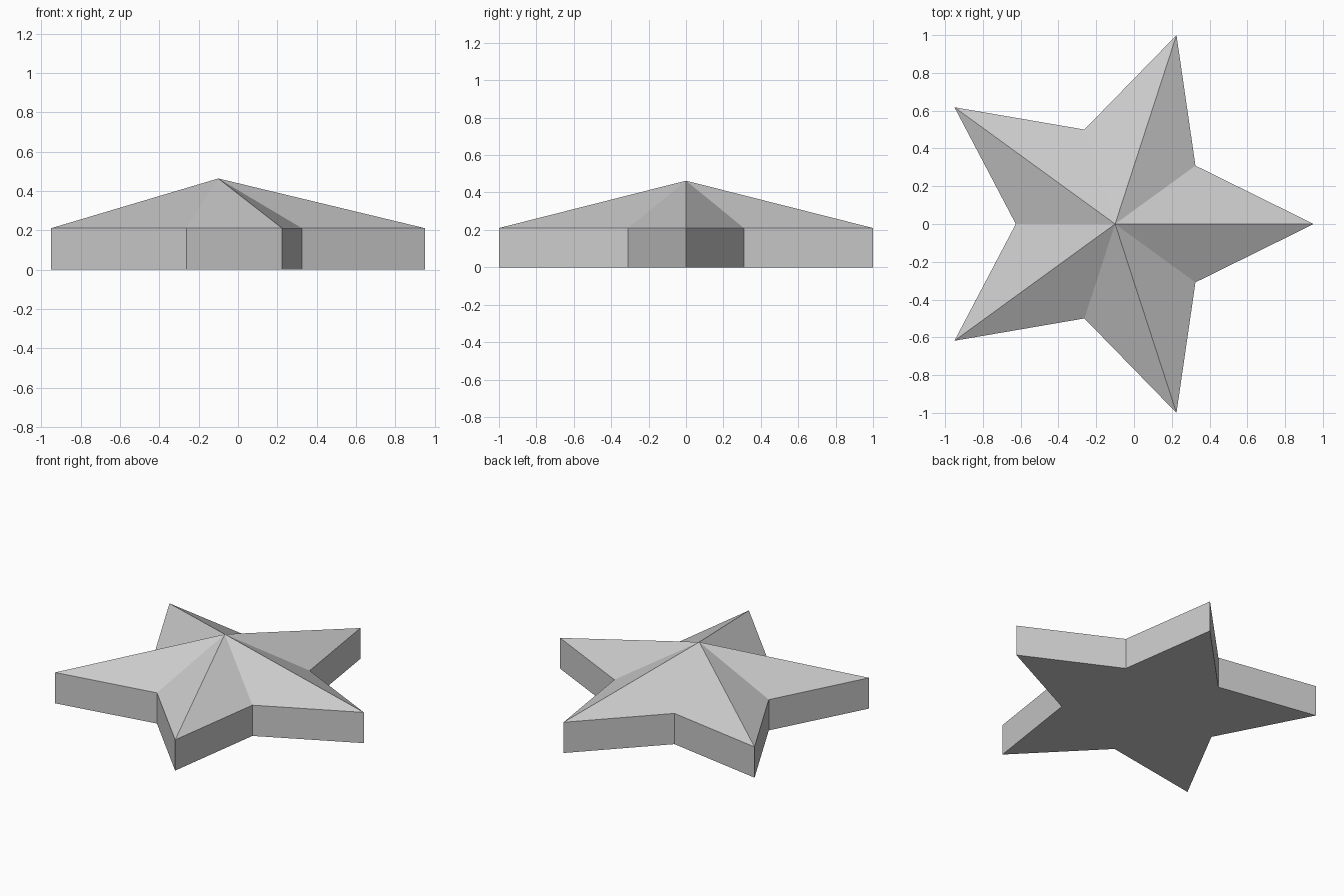
import bpy
import bmesh
from math import cos, sin, pi

cube = bpy.data.objects.get("Cube")
if cube:
    bpy.data.objects.remove(cube, do_unlink=True)

POINTS = 5
OUTER = 1 / sin(2 * pi / POINTS)   # tips span two units in y
INNER = OUTER / 2
CENTRE_X = -0.10
RIM_Z = 0.21
PEAK_Z = 0.463

# Single flat grey
grey = bpy.data.materials.new("light_grey")
grey.use_nodes = True
colour = (0.6, 0.6, 0.6, 1)
grey.diffuse_color = colour
grey.node_tree.nodes["Principled BSDF"].inputs["Base Color"].default_value = colour

bm = bmesh.new()


def star_ring(z):
    """Alternate tips and notches around the centre, first tip towards +x."""
    ring = []
    for i in range(2 * POINTS):
        radius = INNER if i % 2 else OUTER
        angle = i * pi / POINTS
        ring.append(bm.verts.new((CENTRE_X + radius * cos(angle), radius * sin(angle), z)))
    return ring


# Upright walls, faceted peak and flat underside
base = star_ring(0)
rim = star_ring(RIM_Z)
peak = bm.verts.new((CENTRE_X, 0, PEAK_Z))
for i in range(2 * POINTS):
    j = (i + 1) % (2 * POINTS)
    bm.faces.new((base[i], base[j], rim[j], rim[i]))
    bm.faces.new((rim[i], rim[j], peak))
bm.faces.new(base[::-1])
bmesh.ops.recalc_face_normals(bm, faces=bm.faces)

mesh = bpy.data.meshes.new("star")
bm.to_mesh(mesh)
bm.free()
mesh.materials.append(grey)
star = bpy.data.objects.new("star", mesh)
bpy.context.collection.objects.link(star)
